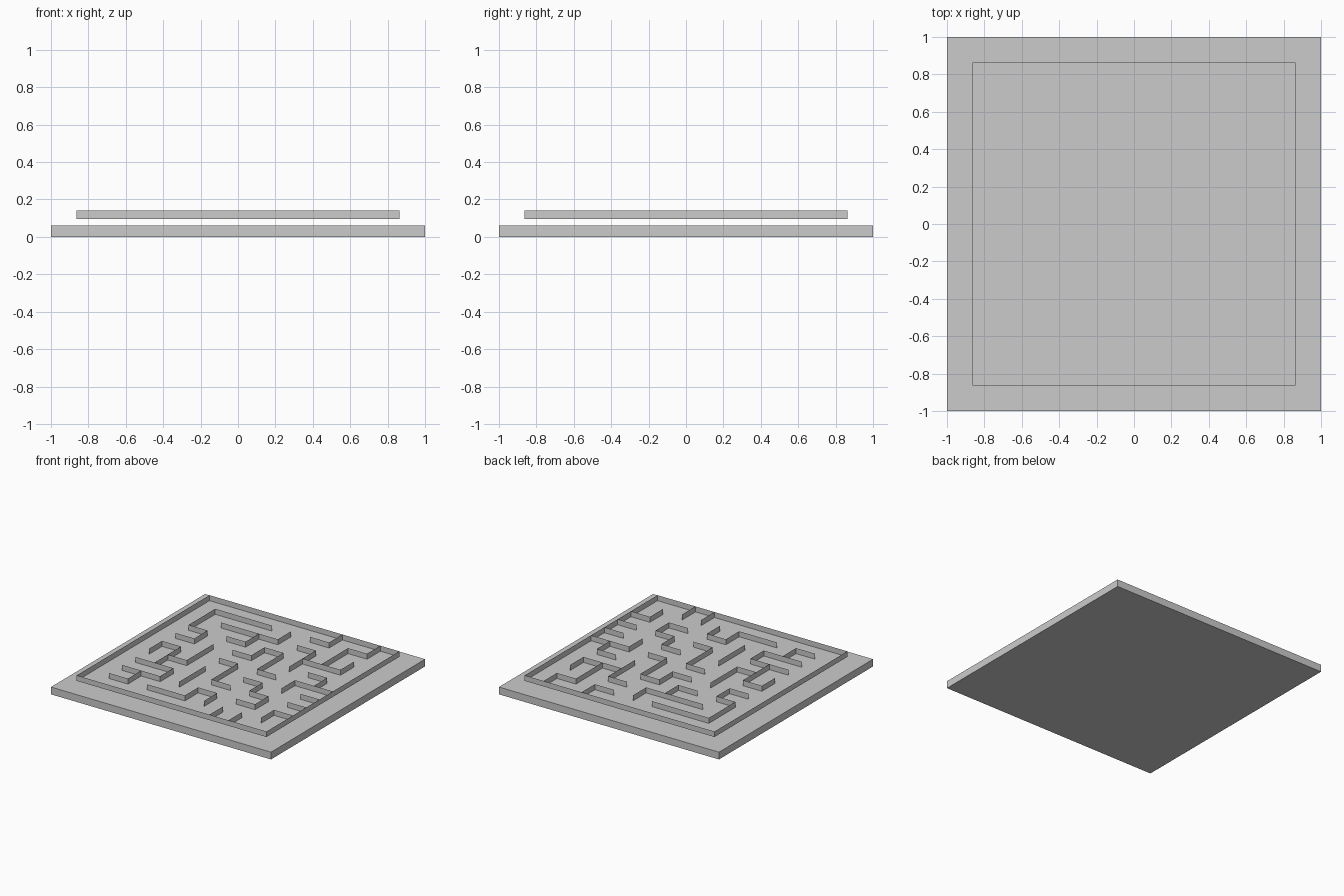
import bpy, bmesh

if "Cube" in bpy.data.objects:
    bpy.data.objects.remove(bpy.data.objects["Cube"])

CELL = 0.1725            # maze grid spacing, 10 x 10 cells
FLOOR_Z, TOP_Z = 0.095, 0.14
STEP = {"L": (-1, 0), "R": (1, 0), "U": (0, 1), "D": (0, -1)}


def finish(bm, name):
    mesh = bpy.data.meshes.new(name)
    bm.to_mesh(mesh)
    bm.free()
    obj = bpy.data.objects.new(name, mesh)
    bpy.context.collection.objects.link(obj)
    return obj


# Base slab
bpy.ops.mesh.primitive_cube_add(size=1, location=(0, 0, 0.03))
base = bpy.context.object
base.name = "base_slab"
base.scale = (2, 2, 0.06)

# Thin maze floor floating just above the slab
bm = bmesh.new()
bmesh.ops.create_grid(bm, x_segments=1, y_segments=1, size=5 * CELL)
for v in bm.verts:
    v.co.z = FLOOR_Z
finish(bm, "maze_floor")


# Paper-thin walls: walk the grid from a start corner, then extrude upward
def add_walls(name, paths):
    bm = bmesh.new()
    for i, j, moves in paths:
        prev = bm.verts.new(((i - 5) * CELL, (j - 5) * CELL, FLOOR_Z))
        for m in moves:
            i, j = i + STEP[m][0], j + STEP[m][1]
            cur = bm.verts.new(((i - 5) * CELL, (j - 5) * CELL, FLOOR_Z))
            bm.edges.new((prev, cur))
            prev = cur
    bmesh.ops.remove_doubles(bm, verts=bm.verts[:], dist=0.001)
    ext = bmesh.ops.extrude_edge_only(bm, edges=bm.edges[:])
    top = [g for g in ext["geom"] if isinstance(g, bmesh.types.BMVert)]
    bmesh.ops.translate(bm, verts=top, vec=(0, 0, TOP_Z - FLOOR_Z))
    finish(bm, name)


# Outer border
add_walls("border_wall", [(0, 0, "R" * 10 + "U" * 10 + "L" * 10 + "D" * 10)])

# Inner walls
add_walls("maze_walls", [
    # upper half
    (4, 9, "LLLDDRDL"), (2, 8, "RRRU"), (4, 8, "DL"),
    (6, 9, "RU"), (9, 10, "DLDD"), (6, 8, "RDD"), (7, 7, "RRU"),
    (8, 6, "RD"), (8, 4, "URR"), (4, 6, "RURDDR"),
    # lower half
    (3, 6, "DDL"), (1, 4, "URDD"), (1, 3, "RRDLL"), (2, 2, "DL"),
    (4, 5, "RDDR"), (4, 4, "DD"), (6, 4, "RDRDL"),
    (9, 4, "R"), (9, 3, "R"), (10, 2, "LD"),
    (3, 1, "RRURD"), (7, 0, "U"), (8, 0, "U"),
])
